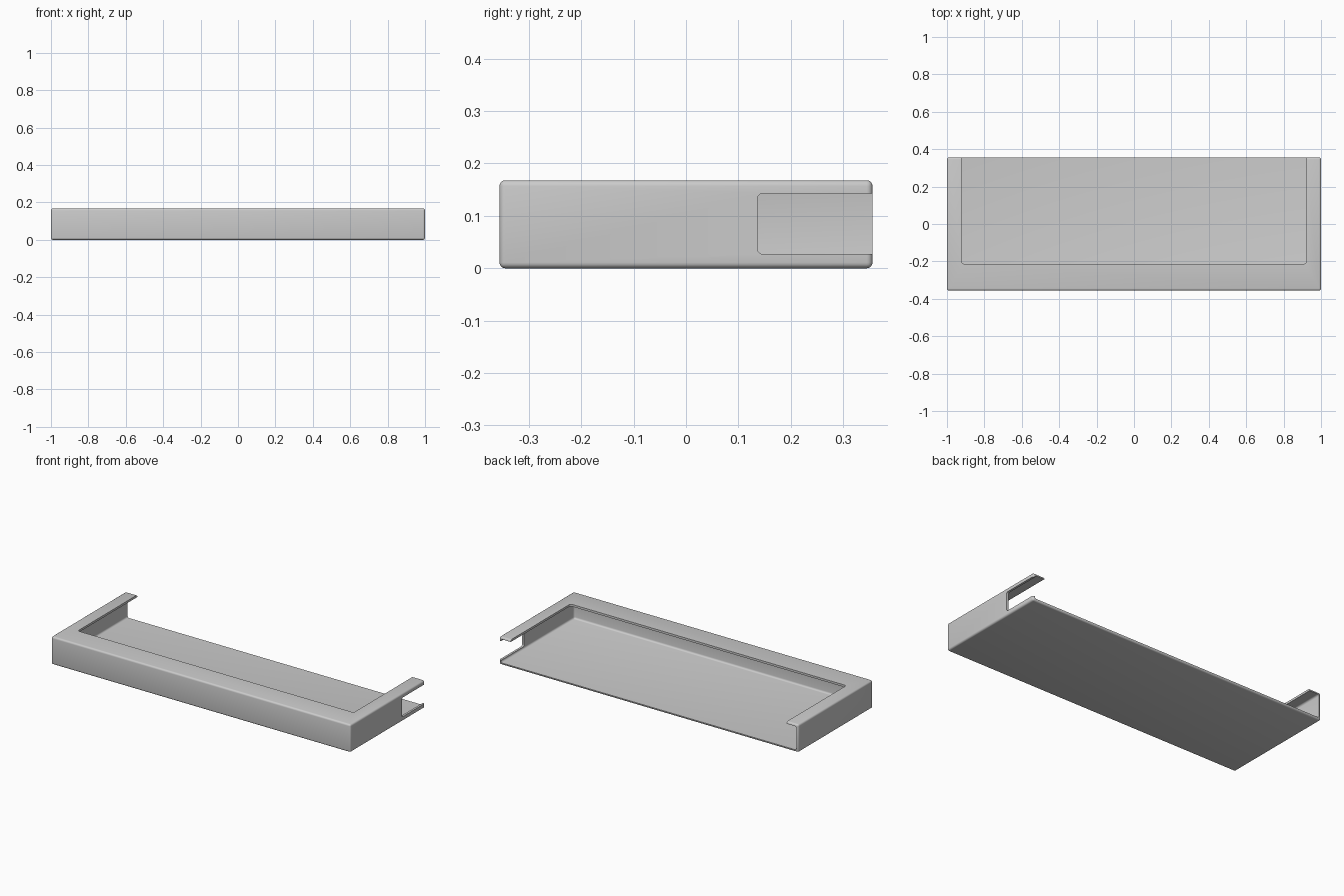
import bpy, bmesh

if "Cube" in bpy.data.objects:
    bpy.data.objects.remove(bpy.data.objects["Cube"])

X, Y, H = 1.0, 0.356, 0.168   # half length, half depth, height
T = 0.013                     # shell thickness


def rounded_box(name, lo, hi, radius, axis=None, segments=4):
    """Box between two corners; rounds every edge, or only those along one axis."""
    bm = bmesh.new()
    bmesh.ops.create_cube(bm, size=1)
    for v in bm.verts:
        for i in range(3):
            v.co[i] = lo[i] if v.co[i] < 0 else hi[i]
    edges = [e for e in bm.edges if axis is None
             or abs(e.verts[0].co[axis] - e.verts[1].co[axis]) > 1e-6]
    bmesh.ops.bevel(bm, geom=edges, offset=radius, segments=segments,
                    profile=0.5, affect='EDGES')
    bmesh.ops.recalc_face_normals(bm, faces=bm.faces)
    mesh = bpy.data.meshes.new(name)
    bm.to_mesh(mesh)
    bm.free()
    obj = bpy.data.objects.new(name, mesh)
    bpy.context.collection.objects.link(obj)
    return obj


grey = bpy.data.materials.new("light grey")
grey.diffuse_color = (0.6, 0.6, 0.6, 1)
grey.use_nodes = True
grey.node_tree.nodes["Principled BSDF"].inputs["Base Color"].default_value = grey.diffuse_color

# Outer shell of the tray
tray = rounded_box("tray", (-X, -Y, 0), (X, Y, H), 0.011)
tray.data.materials.append(grey)

# Hollow open at the back, opening in the top, notch in the right side
cutters = [
    rounded_box("hollow_cutter", (-X + T, -Y + T, T), (X - T, Y + 0.2, H - T), 0.011),
    rounded_box("top_cutter", (-0.922, -0.213, 0.08), (0.922, Y + 0.2, H + 0.1), 0.012, axis=2),
    rounded_box("side_cutter", (0.9, 0.136, 0.027), (X + 0.1, Y + 0.2, 0.143), 0.011, axis=0),
]
for cutter in cutters:
    mod = tray.modifiers.new(cutter.name, 'BOOLEAN')
    mod.operation = 'DIFFERENCE'
    mod.solver = 'EXACT'
    mod.object = cutter

# Bake the cuts, then remove the helpers
bpy.context.view_layer.update()
evaluated = tray.evaluated_get(bpy.context.evaluated_depsgraph_get())
result = bpy.data.meshes.new_from_object(evaluated)
tray.modifiers.clear()
tray.data = result
tray.data.materials.clear()
tray.data.materials.append(grey)
for p in tray.data.polygons:
    p.material_index = 0
for cutter in cutters:
    bpy.data.objects.remove(cutter)

# Smooth rounded edges, keep cut edges sharp
bpy.ops.object.select_all(action='DESELECT')
tray.select_set(True)
bpy.context.view_layer.objects.active = tray
bpy.ops.object.shade_smooth_by_angle(angle=0.52)
